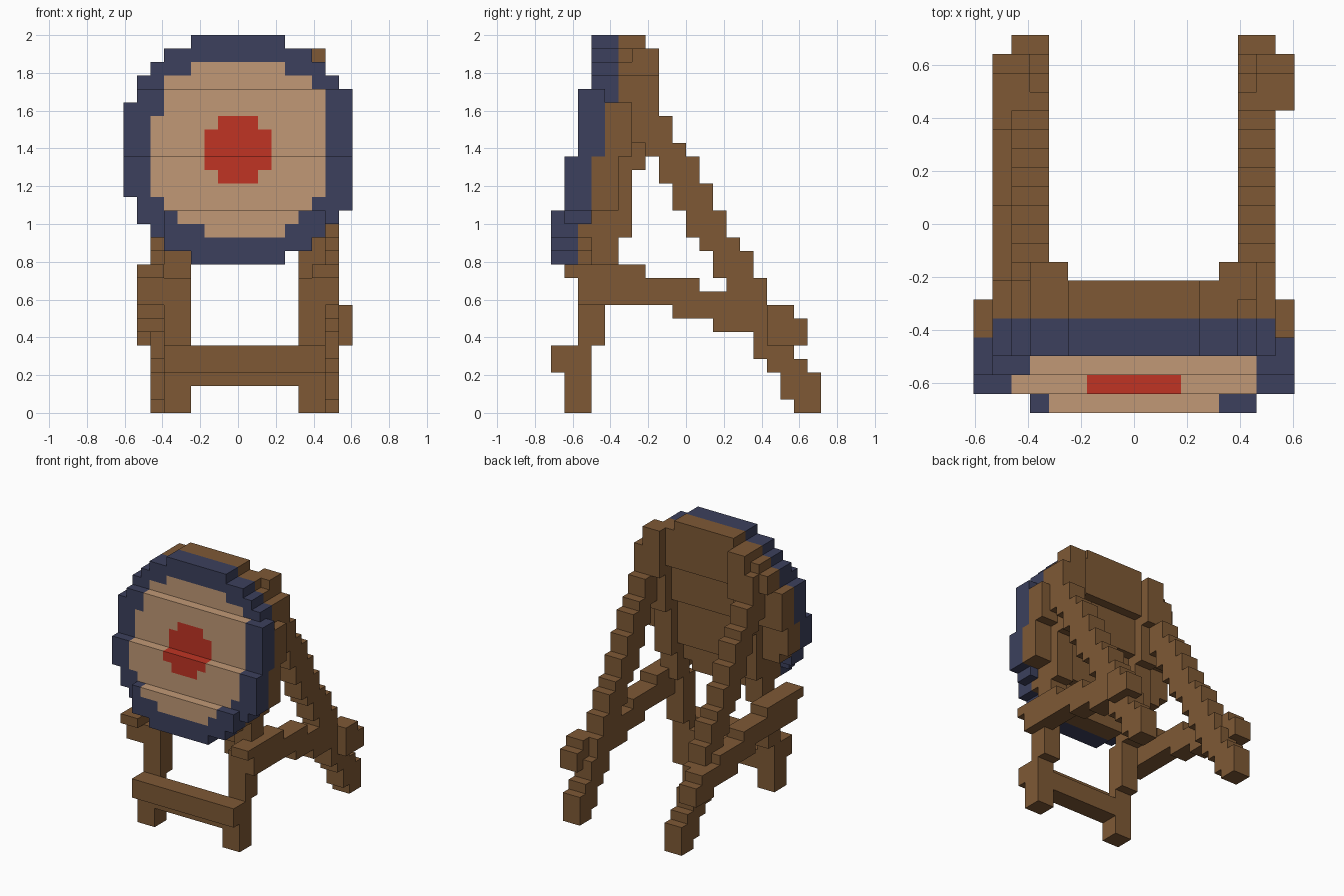
import bpy
import bmesh
from mathutils import Vector

cube = bpy.data.objects.get("Cube")
if cube:
    bpy.data.objects.remove(cube, do_unlink=True)

U = 2 / 28                                # edge of one block
ORIGIN = Vector((-8.5, -10, 0)) * U


def material(name, rgb):
    lin = [((c / 255 + 0.055) / 1.055) ** 2.4 for c in rgb] + [1]
    m = bpy.data.materials.new(name)
    m.use_nodes = True
    m.diffuse_color = lin
    m.node_tree.nodes["Principled BSDF"].inputs["Base Color"].default_value = lin
    return m


WOOD = material("brown wood", (126, 89, 53))
BLUE = material("dark blue", (60, 64, 93))
TAN = material("tan", (193, 153, 118))
RED = material("red", (192, 52, 36))

owner = {}                                # block -> part name
paint = {}                                # part name -> material


def fill(part, mat, xs, ys, zs):
    """Fill an inclusive range of blocks; earlier parts keep their blocks."""
    paint[part] = mat
    for i in range(xs[0], xs[1] + 1):
        for j in range(ys[0], ys[1] + 1):
            for k in range(zs[0], zs[1] + 1):
                owner.setdefault((i, j, k), part)


def front_y(k):
    """Front block of the leaning disc at height k."""
    return 3 if k >= 24 else 2 if k >= 19 else 1 if k >= 15 else 0


# Disc rows: (bottom, top, first x, last x)
BULLSEYE = [(17, 17, 7, 9), (18, 20, 6, 10), (21, 21, 7, 9)]
FACE = [(13, 13, 6, 11), (14, 14, 4, 12), (15, 15, 3, 13), (16, 21, 2, 14),
        (22, 23, 3, 14), (24, 24, 3, 13), (25, 25, 5, 11)]
RIM = [(11, 11, 5, 11), (12, 12, 3, 13), (13, 13, 3, 14), (14, 14, 3, 14),
       (15, 15, 1, 16), (16, 22, 0, 16), (23, 23, 1, 16), (24, 24, 1, 15),
       (25, 25, 2, 14), (26, 26, 3, 13), (27, 27, 5, 11)]

for part, mat, rows, depth in (("bullseye", RED, BULLSEYE, 1),
                               ("target_face", TAN, FACE, 1),
                               ("target_rim", BLUE, RIM, 2)):
    for z0, z1, x0, x1 in rows:
        for k in range(z0, z1 + 1):
            y = front_y(k)
            fill(part, mat, (x0, x1), (y, y + depth - 1), (k, k))

# Rim overlaps where the disc steps back
fill("target_rim", BLUE, (1, 15), (4, 4), (23, 23))
fill("target_rim", BLUE, (1, 15), (1, 2), (14, 14))
fill("target_rim", BLUE, (2, 14), (1, 1), (13, 13))

# Wooden backing behind the disc
for z0, z1, x0, x1 in RIM:
    for k in range(z0, z1 + 1):
        y = 5 if k >= 23 else 3 if k == 14 else front_y(k) + 2
        fill("backing", WOOD, (x0, min(x1, 15) if k == 23 else x1), (y, y + 1), (k, k))

# Stepped legs: (bottom, top, first y, last y)
FRONT_LEG = [(0, 4, 1, 2), (5, 9, 2, 3), (10, 12, 3, 4), (13, 17, 4, 5),
             (18, 21, 5, 6), (22, 26, 6, 7)]
BACK_LEG = [(0, 0, 18, 19), (1, 2, 17, 19), (3, 3, 16, 18), (4, 5, 15, 17),
            (6, 7, 14, 16), (8, 9, 13, 15), (10, 11, 12, 14), (12, 12, 11, 13),
            (13, 14, 10, 12), (15, 16, 9, 11), (17, 18, 8, 10), (19, 19, 7, 9),
            (20, 21, 6, 8), (22, 24, 6, 7)]
for side, fx, bx in (("right", 3, 2), ("left", 13, 14)):
    for z0, z1, y0, y1 in FRONT_LEG:
        fill("front_leg_" + side, WOOD, (fx, fx + 1), (y0, y1), (z0, z1))
    for z0, z1, y0, y1 in BACK_LEG:
        fill("back_leg_" + side, WOOD, (bx, bx + 1), (y0, y1), (z0, z1))

# Front crossbar with its lower step
fill("crossbar", WOOD, (3, 14), (0, 1), (3, 4))
fill("crossbar", WOOD, (5, 12), (1, 2), (2, 3))

# Side braces sloping down to the back: (first y, last y, bottom, top)
BRACE = [(1, 1, 10, 10), (2, 3, 8, 10), (4, 6, 8, 10), (7, 8, 8, 9), (9, 10, 7, 9),
         (11, 11, 7, 8), (12, 14, 6, 8), (15, 15, 6, 7), (16, 17, 5, 7), (18, 18, 5, 6)]
for side, x in (("right", 1), ("left", 14)):
    for y0, y1, z0, z1 in BRACE:
        shift = 1 if side == "left" and y0 >= 16 else 0
        fill("brace_" + side, WOOD, (x + shift, x + 1 + shift), (y0, y1), (z0, z1))

# Build each part from the exposed block faces
DIRS = [Vector(d) for d in ((1, 0, 0), (-1, 0, 0), (0, 1, 0), (0, -1, 0), (0, 0, 1), (0, 0, -1))]
for part, mat in paint.items():
    bm = bmesh.new()
    verts = {}
    for cell in [c for c, p in owner.items() if p == part]:
        centre = Vector(cell) + Vector((0.5, 0.5, 0.5))
        for d in DIRS:
            if tuple(int(a + b) for a, b in zip(cell, d)) in owner:
                continue
            u = Vector((d.y, d.z, d.x))
            v = d.cross(u)
            quad = []
            for a, b in ((-1, -1), (1, -1), (1, 1), (-1, 1)):
                p = centre + (d + u * a + v * b) * 0.5
                key = tuple(round(c) for c in p)
                if key not in verts:
                    verts[key] = bm.verts.new(Vector(key) * U + ORIGIN)
                quad.append(verts[key])
            bm.faces.new(quad)
    bmesh.ops.dissolve_limit(bm, angle_limit=0.01, verts=bm.verts[:], edges=bm.edges[:])
    mesh = bpy.data.meshes.new(part)
    bm.to_mesh(mesh)
    bm.free()
    mesh.materials.append(mat)
    bpy.context.collection.objects.link(bpy.data.objects.new(part, mesh))
